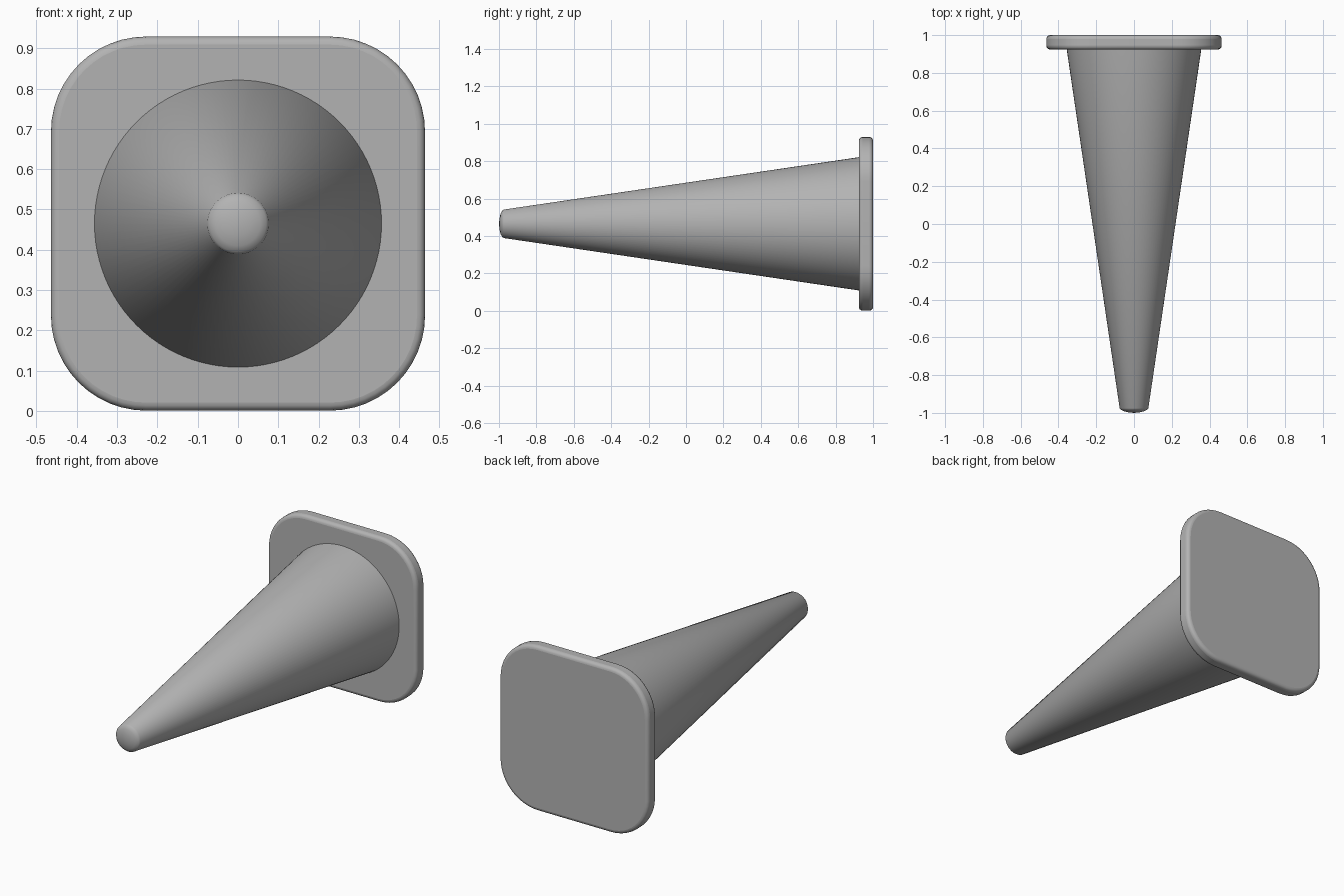
import bpy, bmesh, math

if "Cube" in bpy.data.objects:
    bpy.data.objects.remove(bpy.data.objects["Cube"])

CZ = 0.465          # height of the cone axis

# Dark grey rubber
rubber = bpy.data.materials.new("dark_grey")
rubber.diffuse_color = (0.45, 0.45, 0.45, 1.0)
rubber.use_nodes = True
rubber.node_tree.nodes["Principled BSDF"].inputs["Base Color"].default_value = rubber.diffuse_color


def finish(name, bm, angle):
    bmesh.ops.recalc_face_normals(bm, faces=bm.faces)
    me = bpy.data.meshes.new(name)
    bm.to_mesh(me)
    bm.free()
    me.materials.append(rubber)
    ob = bpy.data.objects.new(name, me)
    bpy.context.collection.objects.link(ob)
    bpy.ops.object.select_all(action='DESELECT')
    ob.select_set(True)
    bpy.context.view_layer.objects.active = ob
    bpy.ops.object.shade_smooth_by_angle(angle=math.radians(angle))
    return ob


# Tapered body with a shallow domed tip: (radius, y) profile spun around y
profile = [(0.0, -1.0), (0.03, -0.997), (0.055, -0.991), (0.07, -0.983),
           (0.076, -0.975), (0.357, 0.93)]
bm = bmesh.new()
pts = [bm.verts.new((r, y, CZ)) for r, y in profile]
edges = [bm.edges.new(p) for p in zip(pts, pts[1:])]
bmesh.ops.spin(bm, geom=pts + edges, cent=(0, 0, CZ), axis=(0, 1, 0),
               angle=2 * math.pi, steps=96)
bmesh.ops.remove_doubles(bm, verts=bm.verts, dist=1e-4)
finish("cone_body", bm, 35)

# Rounded square base plate
half, radius, seg = 0.464, 0.236, 12
bm = bmesh.new()
outline = []
for i in range(4):
    mid = math.pi / 4 + i * math.pi / 2
    cx = math.copysign(half - radius, math.cos(mid))
    cz = math.copysign(half - radius, math.sin(mid))
    for k in range(seg + 1):
        a = i * math.pi / 2 + k * math.pi / 2 / seg
        outline.append(bm.verts.new((cx + radius * math.cos(a), 0.924,
                                     CZ + cz + radius * math.sin(a))))
face = bm.faces.new(outline)
ext = bmesh.ops.extrude_face_region(bm, geom=[face], use_keep_orig=True)
bmesh.ops.translate(bm, vec=(0, 0.076, 0),
                    verts=[g for g in ext["geom"] if isinstance(g, bmesh.types.BMVert)])
base = finish("base_plate", bm, 35)

# Soft front and back rims
bev = base.modifiers.new("soft_rim", 'BEVEL')
bev.width = 0.02
bev.segments = 4
bev.limit_method = 'ANGLE'
bev.angle_limit = math.radians(60)
